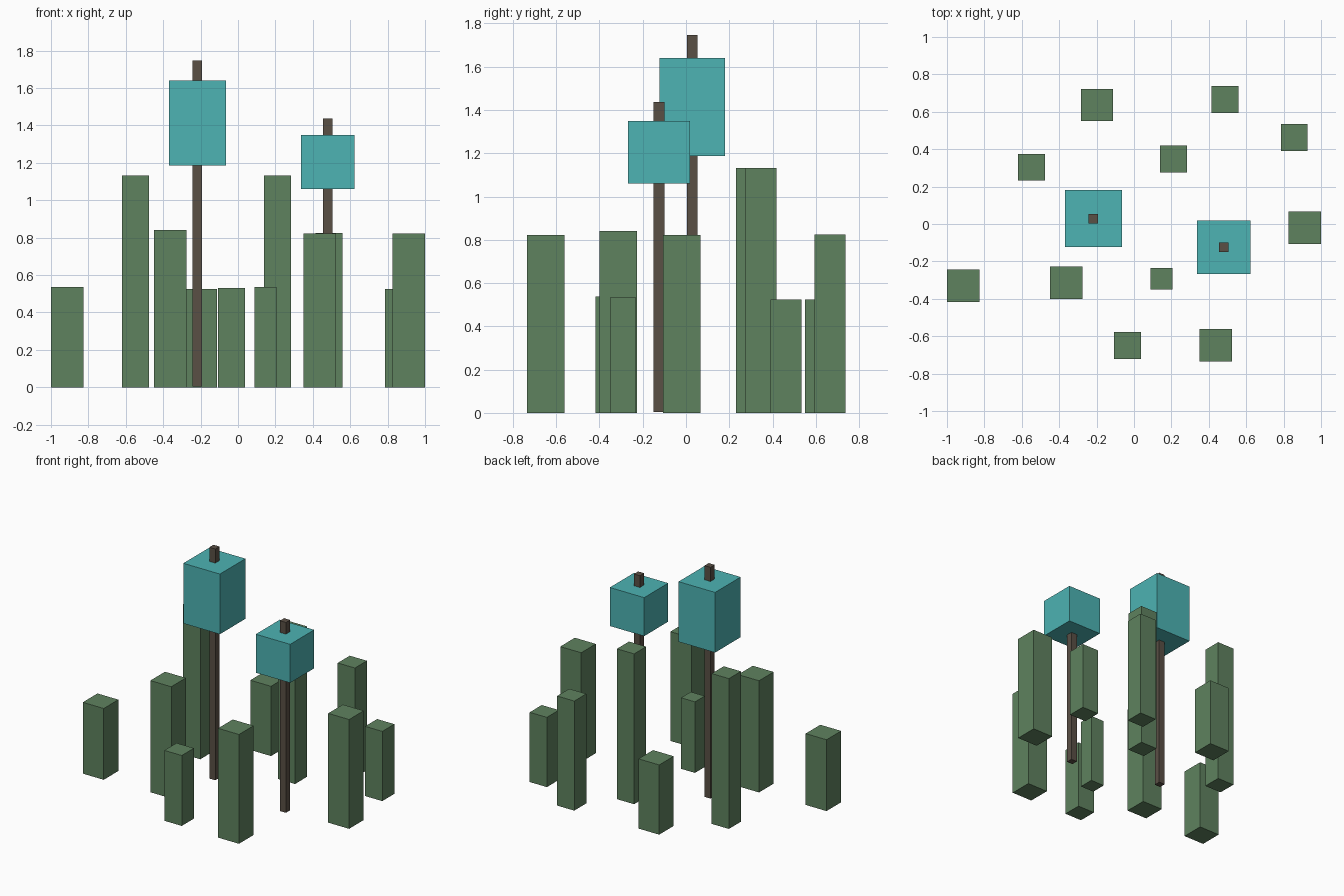
import bpy
import bmesh
from mathutils import Matrix

cube = bpy.data.objects.get("Cube")
if cube:
    bpy.data.objects.remove(cube, do_unlink=True)


def make_material(name, color):
    mat = bpy.data.materials.new(name)
    mat.use_nodes = True
    mat.diffuse_color = (*color, 1)
    bsdf = next(n for n in mat.node_tree.nodes if n.type == 'BSDF_PRINCIPLED')
    bsdf.inputs["Base Color"].default_value = (*color, 1)
    return mat


green = make_material("leaf green", (0.114, 0.223, 0.114))
teal = make_material("teal canopy", (0.074, 0.451, 0.451))
brown = make_material("bark brown", (0.102, 0.08, 0.06))


def block(name, x, y, width, bottom, top, mat):
    """Square upright block centred on x, y."""
    bm = bmesh.new()
    place = Matrix.Translation((x, y, (bottom + top) / 2))
    size = Matrix.Diagonal((width, width, top - bottom, 1))
    bmesh.ops.create_cube(bm, size=1, matrix=place @ size)
    mesh = bpy.data.meshes.new(name)
    bm.to_mesh(mesh)
    bm.free()
    mesh.materials.append(mat)
    obj = bpy.data.objects.new(name, mesh)
    bpy.context.collection.objects.link(obj)


# Square green pillars: x, y, width, height
pillars = [
    (-0.197, 0.637, 0.172, 0.525),
    (0.486, 0.666, 0.143, 0.825),
    (0.857, 0.462, 0.143, 0.525),
    (-0.548, 0.303, 0.143, 1.132),
    (0.211, 0.347, 0.143, 1.132),
    (0.913, -0.019, 0.174, 0.823),
    (-0.363, -0.313, 0.174, 0.841),
    (0.147, -0.292, 0.116, 0.535),
    (-0.913, -0.331, 0.174, 0.537),
    (-0.035, -0.65, 0.145, 0.53),
    (0.436, -0.648, 0.174, 0.823),
]
for i, (x, y, width, height) in enumerate(pillars, 1):
    block(f"pillar_{i}", x, y, width, 0, height, green)

# Tall trees: trunk passing through a boxy canopy
trees = [
    ("right_tree", -0.217, 0.029, 1.746, 0.304, 1.187, 1.64),
    ("left_tree", 0.479, -0.125, 1.438, 0.286, 1.06, 1.35),
]
for name, x, y, height, width, bottom, top in trees:
    block(f"{name}_trunk", x, y, 0.05, 0.005, height, brown)
    block(f"{name}_canopy", x, y, width, bottom, top, teal)
